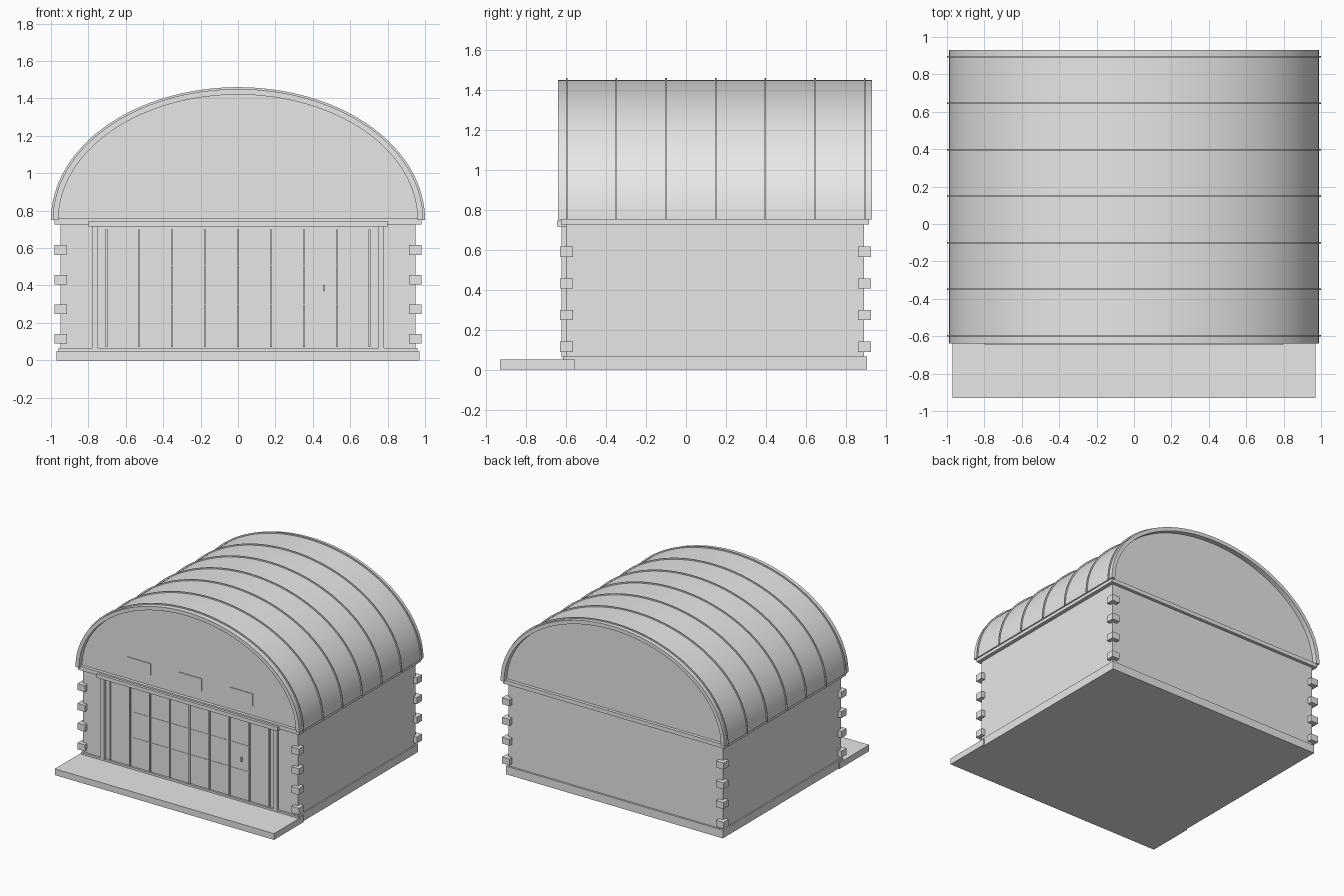
import bpy
import bmesh
from math import pi, cos, sin, radians

if "Cube" in bpy.data.objects:
    bpy.data.objects.remove(bpy.data.objects["Cube"], do_unlink=True)

GREY = (0.8, 0.8, 0.8, 1.0)
grey = bpy.data.materials.new("plain_grey")
grey.use_nodes = True
grey.diffuse_color = GREY
grey.node_tree.nodes["Principled BSDF"].inputs["Base Color"].default_value = GREY

FRONT, BACK = -0.60, 0.89      # wall faces
SPRING = 0.75                  # height where the arch begins


def finish(name, bm):
    """Turn a bmesh into a named grey object."""
    bmesh.ops.recalc_face_normals(bm, faces=bm.faces)
    mesh = bpy.data.meshes.new(name)
    bm.to_mesh(mesh)
    bm.free()
    mesh.materials.append(grey)
    obj = bpy.data.objects.new(name, mesh)
    bpy.context.collection.objects.link(obj)
    return obj


def box(name, x, y, z):
    """Box between the given (low, high) pairs."""
    bm = bmesh.new()
    bmesh.ops.create_cube(bm, size=1)
    for v in bm.verts:
        for i, (low, high) in enumerate((x, y, z)):
            v.co[i] = high if v.co[i] > 0 else low
    return finish(name, bm)


def half_ellipse(rx, rz, steps=64):
    return [(rx * cos(pi * i / steps), SPRING + rz * sin(pi * i / steps))
            for i in range(steps + 1)]


def arch(name, outer, y, inner=None):
    """Half-elliptic solid, or a shell when an inner ellipse is given."""
    bm = bmesh.new()
    ring = half_ellipse(*outer)
    if inner:
        holes = half_ellipse(*inner)
        quads = [(ring[i], ring[i + 1], holes[i + 1], holes[i])
                 for i in range(len(ring) - 1)]
    else:
        quads = [ring]
    for quad in quads:
        bm.faces.new([bm.verts.new((px, y[0], pz)) for px, pz in quad])
    bmesh.ops.remove_doubles(bm, verts=bm.verts, dist=1e-5)
    ext = bmesh.ops.extrude_face_region(bm, geom=bm.faces[:], use_keep_orig=True)
    moved = [g for g in ext["geom"] if isinstance(g, bmesh.types.BMVert)]
    bmesh.ops.translate(bm, verts=moved, vec=(0, y[1] - y[0], 0))
    obj = finish(name, bm)
    bpy.ops.object.select_all(action="DESELECT")
    obj.select_set(True)
    bpy.context.view_layer.objects.active = obj
    bpy.ops.object.shade_smooth_by_angle(angle=radians(30))
    return obj


# Base, walls and eaves
box("plinth", (-0.96, 0.96), (-0.615, 0.905), (0, 0.065))
box("front_apron", (-0.97, 0.97), (-0.93, -0.555), (0, 0.05))
box("walls", (-0.95, 0.95), (FRONT, BACK), (0.06, SPRING))
box("eaves_band", (-0.98, 0.98), (-0.625, 0.915), (0.725, 0.757))

# Vaulted roof, gable infill and raised ribs
arch("gable_wall", (0.965, 0.675), (FRONT, BACK))
arch("roof_shell", (0.99, 0.70), (-0.64, 0.93), inner=(0.96, 0.67))
for n in range(7):
    y = -0.597 + n * 0.2485
    arch(f"roof_rib_{n + 1}", (1.0, 0.71), (y - 0.004, y + 0.004), inner=(0.98, 0.69))

# Corner blocks
for side, s in (("left", 1), ("right", -1)):
    x = sorted((s * 0.915, s * 0.98))
    for n in range(4):
        z = 0.115 + n * 0.158
        for end, y in (("front", (-0.63, -0.565)), ("back", (0.86, 0.925))):
            box(f"{end}_{side}_corner_block_{n + 1}", x, y, (z - 0.026, z + 0.026))

# Door frame
box("door_lintel", (-0.80, 0.80), (-0.645, FRONT), (0.715, 0.745))
for side, s in (("left", 1), ("right", -1)):
    box(f"{side}_door_jamb", sorted((s * 0.75, s * 0.78)), (-0.622, FRONT), (0.06, 0.717))

# Door leaf with vertical battens, thin rails and handle
box("door_panel", (-0.705, 0.705), (-0.606, FRONT), (0.075, 0.70))
for n in range(9):
    x = (n - 4) * 0.176
    box(f"door_batten_{n + 1}", (x - 0.005, x + 0.005), (-0.616, FRONT), (0.07, 0.70))
for n, z in enumerate((0.30, 0.505)):
    box(f"door_rail_{n + 1}", (-0.50, 0.525), (-0.609, FRONT), (z - 0.002, z + 0.002))
box("door_handle", (0.454, 0.466), (-0.62, FRONT), (0.37, 0.402))

# Gable windows
for n, x in enumerate((-0.453, 0, 0.45)):
    box(f"gable_window_{n + 1}", (x - 0.102, x + 0.102), (-0.606, FRONT), (0.835, 0.932))
